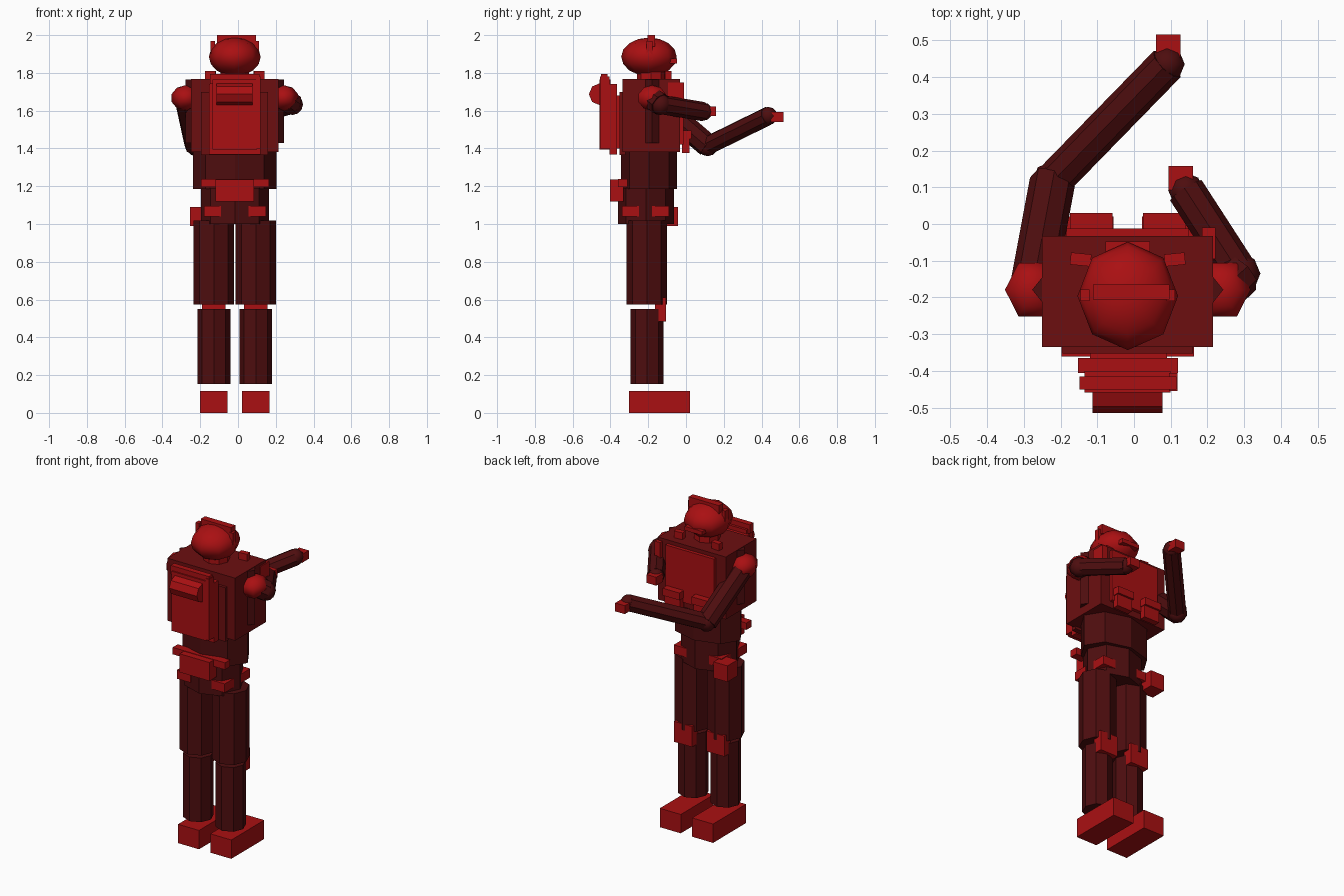
import bpy, math
from mathutils import Vector

if "Cube" in bpy.data.objects:
    bpy.data.objects.remove(bpy.data.objects["Cube"])

CX = -0.017  # body centre line


def material(name, rgb):
    m = bpy.data.materials.new(name)
    m.diffuse_color = (*rgb, 1)
    m.use_nodes = True
    m.node_tree.nodes["Principled BSDF"].inputs["Base Color"].default_value = m.diffuse_color
    return m


RED = material("bright_red", (0.40, 0.005, 0.006))
MID = material("deep_red", (0.15, 0.0045, 0.005))
DARK = material("dark_red", (0.075, 0.004, 0.0045))


def finish(name, mat, smooth=False):
    o = bpy.context.object
    o.name = name
    o.data.materials.append(mat)
    if smooth:
        bpy.ops.object.shade_smooth()
    return o


def box(name, x, y, z, mat=RED):
    """Box from (min, max) ranges."""
    bpy.ops.mesh.primitive_cube_add(size=1, location=[(a + b) / 2 for a, b in (x, y, z)])
    bpy.context.object.scale = [b - a for a, b in (x, y, z)]
    return finish(name, mat)


def prism(name, x, y, rx, ry, z, mat=DARK):
    """Upright eight-sided prism."""
    bpy.ops.mesh.primitive_cylinder_add(vertices=8, radius=1, depth=1, location=(x, y, (z[0] + z[1]) / 2))
    bpy.context.object.scale = (rx, ry, z[1] - z[0])
    return finish(name, mat)


def ball(name, loc, r, mat, seg=8, rings=6, turn=0):
    bpy.ops.mesh.primitive_uv_sphere_add(segments=seg, ring_count=rings, radius=1, location=loc,
                                         rotation=(0, 0, turn))
    bpy.context.object.scale = r
    return finish(name, mat, True)


def limb(name, a, b, r, mat=DARK):
    """Eight-sided rod between two joints."""
    a, b = Vector(a), Vector(b)
    bpy.ops.mesh.primitive_cylinder_add(vertices=8, radius=r, depth=(b - a).length, location=(a + b) / 2)
    bpy.context.object.rotation_euler = (b - a).to_track_quat('Z', 'Y').to_euler()
    return finish(name, mat)


# Legs
for side, s in (("left", -1), ("right", 1)):
    x = CX + s * 0.111
    box(side + "_boot", (x - 0.072, x + 0.072), (-0.303, 0.02), (0, 0.117))
    prism(side + "_shin", x, -0.207, 0.087, 0.087, (0.152, 0.55))
    prism(side + "_thigh", x, -0.207, 0.107, 0.107, (0.575, 1.018))
    box(side + "_knee_pad", (x - 0.062, x + 0.062), (-0.165, -0.105), (0.485, 0.612))
    # Belt pouches, rear and front
    for end, y in (("rear", (-0.34, -0.25)), ("front", (-0.18, -0.09))):
        xp = CX + s * 0.118
        box(f"{side}_{end}_belt_pouch", (xp - 0.046, xp + 0.046), y, (1.04, 1.095))
    # Shoulder, collar tab and chest pouch
    xs = CX + s * 0.26
    ball(side + "_shoulder", (xs, -0.179, 1.667), (0.088, 0.078, 0.068), RED, 6, 5, math.pi / 2)
    xc = CX + s * 0.128
    tab = box(side + "_collar_tab", (xc - 0.028, xc + 0.028), (-0.113, -0.08), (1.755, 1.81))
    tab.rotation_euler.z = s * 0.1
    xq = CX + s * 0.099
    box(side + "_chest_pouch", (xq - 0.053, xq + 0.053), (-0.02, 0.018), (1.375, 1.48))
    box(side + "_chest_pouch_lid", (xq - 0.058, xq + 0.058), (-0.02, 0.03), (1.45, 1.495))
    # Headset cup
    xh = CX + s * 0.116
    box(side + "_headset_cup", (xh - 0.012, xh + 0.012), (-0.21, -0.178), (1.87, 1.97))

# Trunk
prism("hips", CX, -0.212, 0.18, 0.148, (1.0, 1.19))
prism("waist", CX, -0.195, 0.22, 0.148, (1.185, 1.39))
prism("ribcage", CX, -0.179, 0.26, 0.135, (1.43, 1.765))
box("vest", (-0.25, 0.215), (-0.335, -0.033), (1.38, 1.768), MID)
box("chest_plate", (-0.183, 0.15), (-0.06, -0.012), (1.42, 1.745), RED)
box("back_plate", (-0.195, 0.16), (-0.352, -0.32), (1.365, 1.70), MID)
box("chest_radio", (0.185, 0.222), (-0.095, -0.01), (1.62, 1.75))
box("belt", (-0.197, 0.163), (-0.36, -0.31), (1.195, 1.238))
box("rear_waist_pack", (-0.12, 0.085), (-0.402, -0.33), (1.12, 1.235))
box("thigh_holster", (-0.255, -0.16), (-0.14, -0.042), (0.99, 1.09))

# Backpack
box("pack_frame", (-0.12, 0.09), (-0.37, -0.33), (1.4, 1.68))
box("pack_base", (-0.153, 0.12), (-0.405, -0.365), (1.368, 1.74))
box("pack_body", (-0.135, 0.10), (-0.458, -0.40), (1.395, 1.765))
box("pack_top_bar", (-0.148, 0.115), (-0.45, -0.415), (1.74, 1.795))
box("pack_side_strap", (0.095, 0.118), (-0.455, -0.405), (1.40, 1.78))
bpy.ops.mesh.primitive_cylinder_add(vertices=8, radius=0.058, depth=0.19, location=(-0.018, -0.456, 1.687),
                                    rotation=(0, math.pi / 2, 0))
finish("bedroll", RED)

# Head
prism("neck", CX, -0.185, 0.075, 0.075, (1.75, 1.86), RED)
ball("helmet", (CX, -0.196, 1.885), (0.137, 0.147, 0.102), RED, 8, 8)
box("visor", (CX - 0.06, CX + 0.06), (-0.09, -0.048), (1.85, 1.875))
box("headset_band", (-0.112, 0.096), (-0.205, -0.164), (1.94, 2.0))

# Arms: one stretched forward, one folded across the chest
poses = {
    "left": ((-0.277, -0.179, 1.667), (-0.222, 0.115, 1.415), (0.09, 0.435, 1.572), (0.093, 0.482, 1.566)),
    "right": ((0.243, -0.179, 1.667), (0.288, -0.135, 1.633), (0.141, 0.092, 1.595), (0.127, 0.125, 1.597)),
}
for side, (shoulder, elbow, wrist, hand) in poses.items():
    limb(side + "_upper_arm", shoulder, elbow, 0.062)
    limb(side + "_forearm", elbow, wrist, 0.051)
    ball(side + "_elbow", elbow, (0.056,) * 3, DARK)
    ball(side + "_wrist", wrist, (0.048,) * 3, DARK)
    h = 0.033
    box(side + "_hand", *[(c - d, c + d) for c, d in zip(hand, (h, h, 0.026))])
